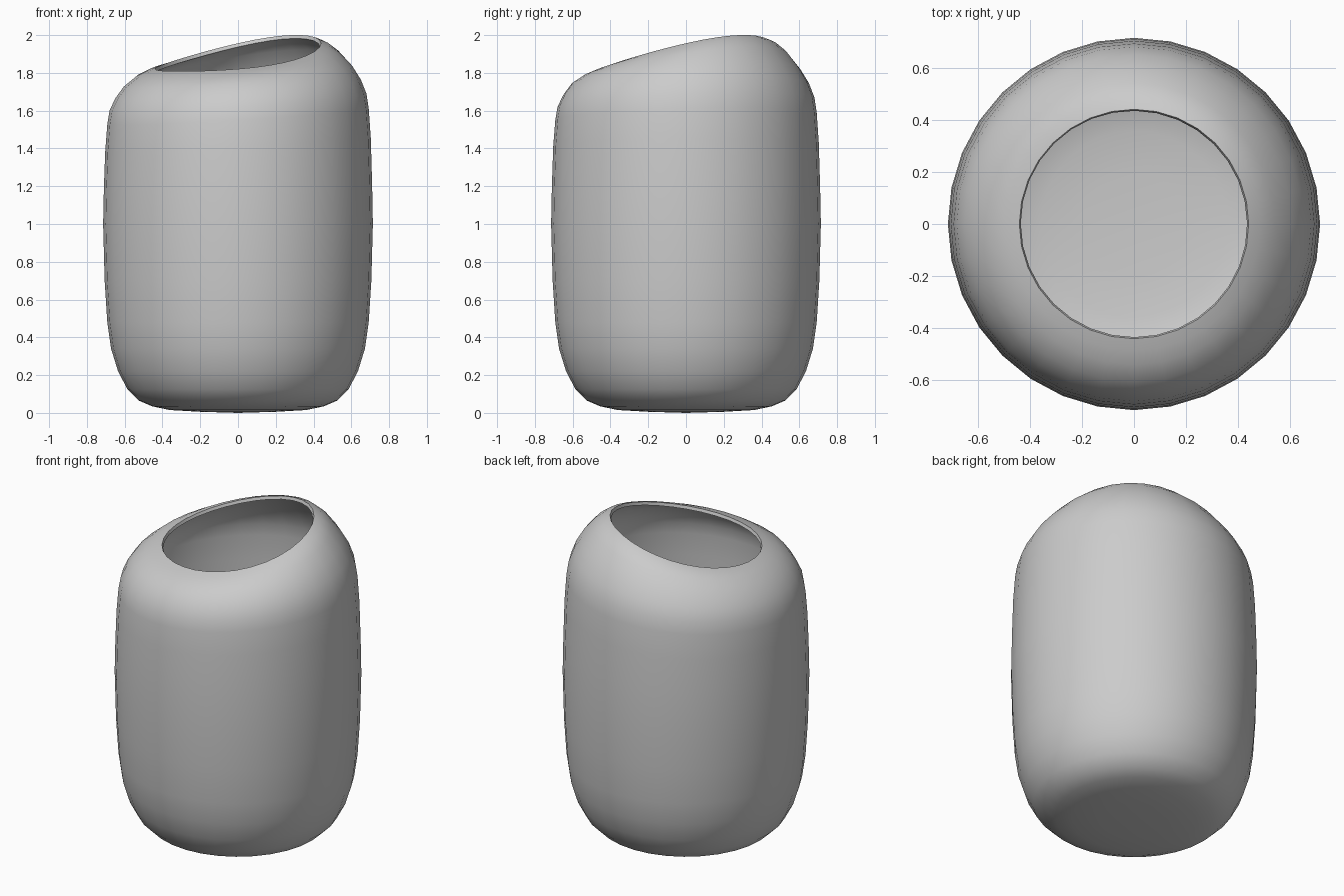
import bpy, bmesh
from math import sin, cos, pi

if "Cube" in bpy.data.objects:
    bpy.data.objects.remove(bpy.data.objects["Cube"])

SIDES = 32

# Profile rings: radius, mean height, tilt along x, tilt along y, twist (wavy rim)
RINGS = [
    (0.20, 0.006, 0, 0, 0), (0.36, 0.015, 0, 0, 0), (0.455, 0.035, 0, 0, 0),
    (0.525, 0.065, 0, 0, 0), (0.585, 0.125, 0, 0, 0), (0.635, 0.22, 0, 0, 0),
    (0.672, 0.34, 0, 0, 0), (0.692, 0.48, 0, 0, 0), (0.706, 0.70, 0, 0, 0),
    (0.714, 1.00, 0, 0, 0), (0.710, 1.20, 0.01, 0, 0),
    (0.703, 1.42, 0.035, 0.01, 0), (0.692, 1.57, 0.042, 0.02, 0),
    (0.680, 1.645, 0.045, 0.025, 0), (0.650, 1.715, 0.05, 0.032, 0.003),
    (0.605, 1.782, 0.055, 0.038, 0.006), (0.540, 1.843, 0.062, 0.058, 0.010),
    (0.485, 1.875, 0.067, 0.068, 0.014), (0.440, 1.889, 0.068, 0.068, 0.016),
]

# Outer skin of the vase
bm = bmesh.new()
loops = []
for r, z, a, b, c in RINGS:
    loop = []
    for i in range(SIDES):
        t = 2 * pi * i / SIDES
        h = z + a * cos(t) + b * sin(t) + c * sin(2 * t)
        loop.append(bm.verts.new((r * cos(t), r * sin(t), h)))
    loops.append(loop)
for lo, hi in zip(loops, loops[1:]):
    for i in range(SIDES):
        j = (i + 1) % SIDES
        bm.faces.new((lo[i], lo[j], hi[j], hi[i]))

# Bottom, a shallow fan
centre = bm.verts.new((0, 0, 0))
for i in range(SIDES):
    bm.faces.new((centre, loops[0][(i + 1) % SIDES], loops[0][i]))
bmesh.ops.recalc_face_normals(bm, faces=bm.faces)

mesh = bpy.data.meshes.new("vase_body")
bm.to_mesh(mesh)
bm.free()
vase = bpy.data.objects.new("vase_body", mesh)
bpy.context.collection.objects.link(vase)
mesh.shade_smooth()

# Thin wall, hollow inside
wall = vase.modifiers.new("wall", 'SOLIDIFY')
wall.thickness = 0.02
wall.offset = -1

bpy.context.view_layer.objects.active = vase
vase.select_set(True)
bpy.ops.object.modifier_apply(modifier="wall")
bpy.ops.object.shade_smooth_by_angle(angle=0.9)
